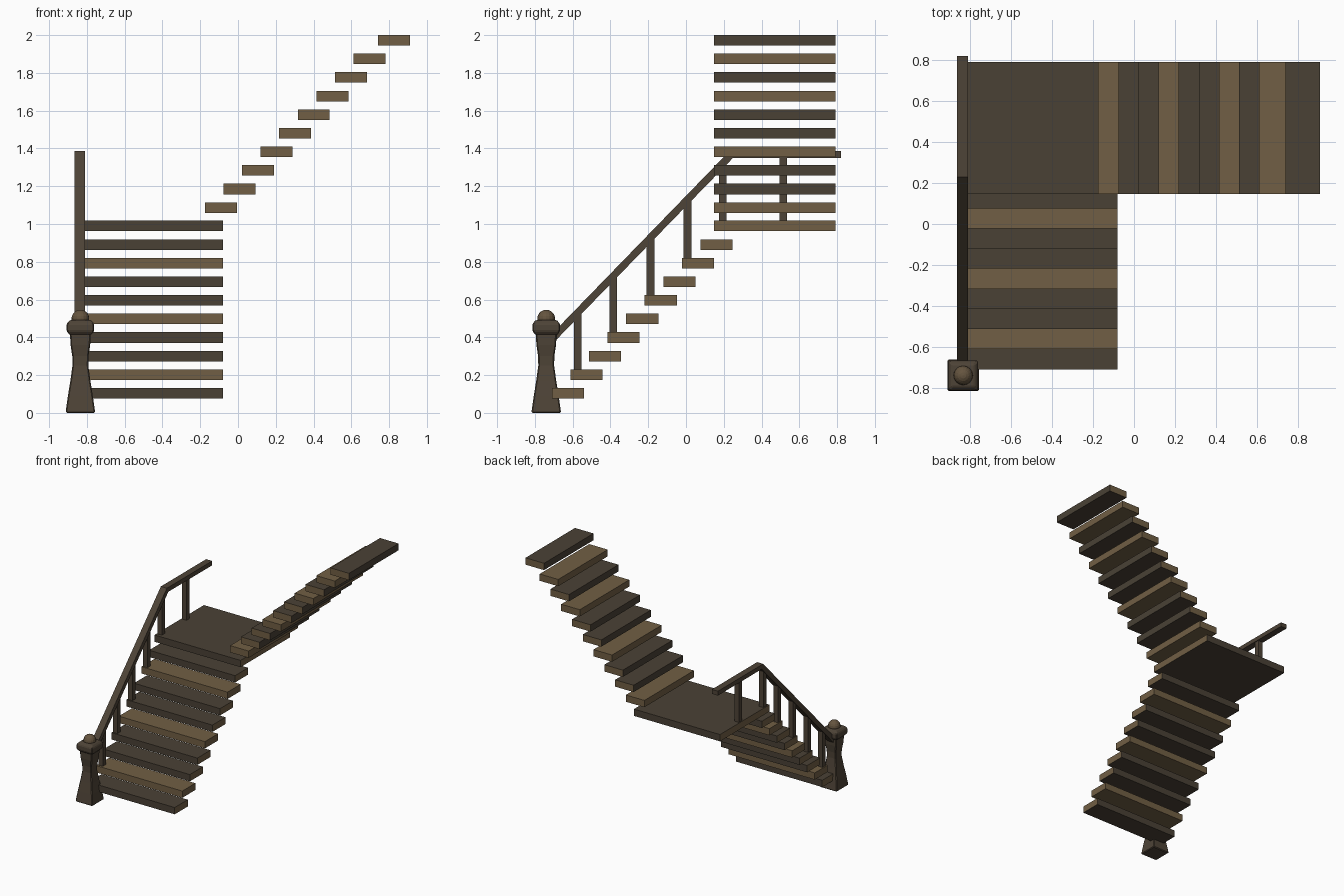
import bpy, bmesh, math
from mathutils import Vector

if "Cube" in bpy.data.objects:
    bpy.data.objects.remove(bpy.data.objects["Cube"])


def material(name, rgb):
    m = bpy.data.materials.new(name)
    m.diffuse_color = (*rgb, 1)
    m.use_nodes = True
    m.node_tree.nodes["Principled BSDF"].inputs["Base Color"].default_value = m.diffuse_color
    return m


DARK = material("dark_board", (0.068, 0.053, 0.036))
LIGHT = material("light_board", (0.165, 0.114, 0.058))
POST = material("post_wood", (0.076, 0.057, 0.038))
BALL = material("finial_wood", (0.13, 0.09, 0.05))


def finish(name, bm, mats):
    bmesh.ops.recalc_face_normals(bm, faces=bm.faces)
    me = bpy.data.meshes.new(name)
    bm.to_mesh(me)
    bm.free()
    ob = bpy.data.objects.new(name, me)
    bpy.context.collection.objects.link(ob)
    for m in mats:
        me.materials.append(m)
    return ob


def box(name, lo, hi, mat, end_axis=None):
    """Box between two corners; faces along end_axis get the light end grain."""
    bm = bmesh.new()
    bmesh.ops.create_cube(bm, size=1)
    for v in bm.verts:
        v.co = Vector([lo[i] if v.co[i] < 0 else hi[i] for i in range(3)])
    bm.normal_update()
    if end_axis is not None:
        for f in bm.faces:
            f.material_index = 1 if abs(f.normal[end_axis]) > 0.5 else 0
    return finish(name, bm, [mat] if end_axis is None else [mat, LIGHT])


def newel(name, cx, cy, rings):
    """Square post lofted through (z, half width) rings."""
    bm = bmesh.new()
    loops = [[bm.verts.new((cx + sx * h, cy + sy * h, z))
              for sx, sy in ((-1, -1), (1, -1), (1, 1), (-1, 1))] for z, h in rings]
    for a, b in zip(loops, loops[1:]):
        for i in range(4):
            j = (i + 1) % 4
            bm.faces.new((a[i], a[j], b[j], b[i]))
    bm.faces.new(loops[0])
    bm.faces.new(loops[-1])
    ob = finish(name, bm, [POST])
    bev = ob.modifiers.new("soft_edges", "BEVEL")
    bev.width = 0.006
    bev.segments = 1
    bev.limit_method = 'ANGLE'
    bev.angle_limit = math.radians(40)
    return ob


X0, X1 = -0.865, -0.08      # lower flight width
Y0, Y1 = 0.147, 0.792       # upper flight width
T, RISE, RUN = 0.056, 0.0984, 0.0983

# Lower flight
for i in range(9):
    y, z = -0.71 + RUN * i, 0.076 + RISE * i
    box(f"lower_tread_{i + 1}", (X0, y, z), (X1, y + 0.17, z + T),
        LIGHT if i % 3 == 1 else DARK, 0)

# Landing
LZ = 0.962
box("landing", (X0, Y0, LZ), (X1, Y1, LZ + T), DARK, 0)

# Upper flight, with the last tread pushed a little further out
for i in range(10):
    x, z = -0.175 + RUN * i, 1.059 + RISE * i
    if i == 9:
        x = 0.741
    box(f"upper_tread_{i + 1}", (x, Y0, z), (x + 0.169, Y1, z + T),
        LIGHT if i in (0, 3, 6, 8) else DARK, 1)

# Handrail: bent side profile given thickness
SLOPE, CY, CZ, VT = 1.03, 0.23, 1.386, 0.055
rail_top = lambda y: CZ + SLOPE * (y - CY)
ys = -0.735
profile = [(ys, rail_top(ys) - VT), (0.249, 1.35), (0.82, 1.35),
           (0.82, CZ), (CY, CZ), (ys, rail_top(ys))]
bm = bmesh.new()
left = [bm.verts.new((-0.865, y, z)) for y, z in profile]
right = [bm.verts.new((-0.81, y, z)) for y, z in profile]
for side in (left, right):
    bm.faces.new((side[0], side[1], side[4], side[5]))
    bm.faces.new(side[1:5])
for i in range(6):
    j = (i + 1) % 6
    bm.faces.new((left[i], left[j], right[j], right[i]))
finish("handrail", bm, [POST])

# Balusters, tops buried in the rail
for i, (y, z) in enumerate([(-0.574, 0.229), (-0.384, 0.426), (-0.188, 0.622),
                            (0.008, 0.819), (0.195, 1.016), (0.516, 1.016)]):
    top = min(rail_top(y) - 0.026, 1.365)
    box(f"baluster_{i + 1}", (-0.8575, y - 0.02, z), (-0.8175, y + 0.02, top), POST)

# Newel post: flared shaft and cushion cap
PX, PY = -0.8345, -0.74
newel("newel_shaft", PX, PY, [(0, 0.077), (0.012, 0.077), (0.09, 0.066), (0.17, 0.053),
                              (0.25, 0.042), (0.30, 0.043), (0.36, 0.052), (0.42, 0.055)])
newel("newel_cap", PX, PY, [(0.412, 0.056), (0.432, 0.073), (0.472, 0.073), (0.492, 0.055)])

# Ball finial
bm = bmesh.new()
bmesh.ops.create_uvsphere(bm, u_segments=16, v_segments=10, radius=0.047)
bmesh.ops.translate(bm, verts=bm.verts, vec=(PX, PY, 0.499))
finish("newel_ball", bm, [BALL])
